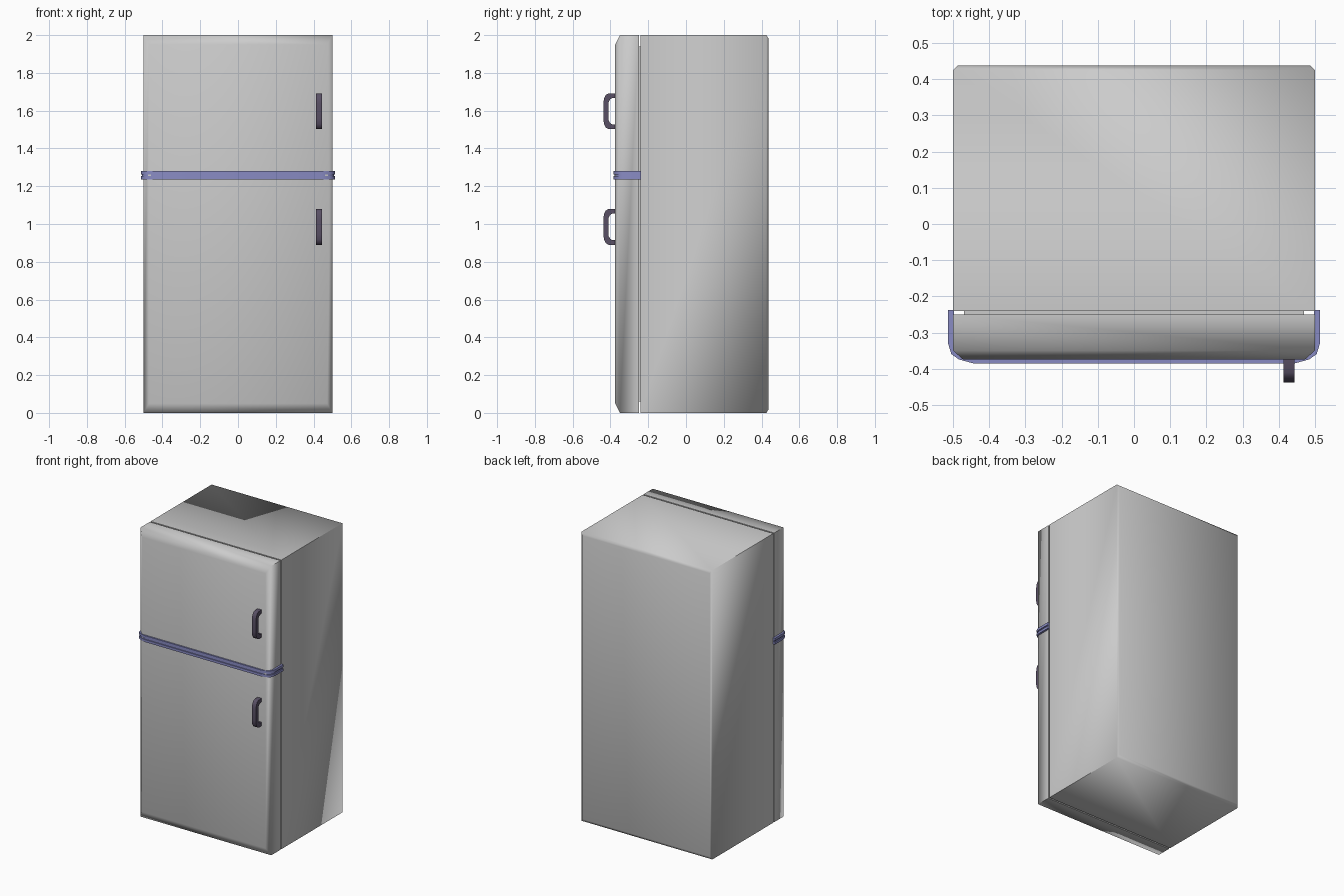
import bpy, bmesh, math
from mathutils import Vector

if "Cube" in bpy.data.objects:
    bpy.data.objects.remove(bpy.data.objects["Cube"])


def finish(name, bm, color=None, angle=80):
    bmesh.ops.recalc_face_normals(bm, faces=bm.faces[:])
    me = bpy.data.meshes.new(name)
    bm.to_mesh(me)
    bm.free()
    ob = bpy.data.objects.new(name, me)
    bpy.context.collection.objects.link(ob)
    bpy.ops.object.select_all(action='DESELECT')
    bpy.context.view_layer.objects.active = ob
    ob.select_set(True)
    bpy.ops.object.shade_smooth_by_angle(angle=math.radians(angle))
    if color:
        mat = bpy.data.materials.get(color[0]) or bpy.data.materials.new(color[0])
        mat.diffuse_color = color[1]
        mat.use_nodes = True
        mat.node_tree.nodes["Principled BSDF"].inputs["Base Color"].default_value = mat.diffuse_color
        me.materials.append(mat)
    return ob


def slab(name, sections):
    """Loft rectangles (y, half width, z low, z high) along y and cap the ends."""
    bm = bmesh.new()
    rings = [[bm.verts.new(p) for p in ((-w, y, a), (w, y, a), (w, y, b), (-w, y, b))]
             for y, w, a, b in sections]
    for r, s in zip(rings, rings[1:]):
        for i in range(4):
            j = (i + 1) % 4
            bm.faces.new((r[i], r[j], s[j], s[i]))
    bm.faces.new(rings[0])
    bm.faces.new(rings[-1])
    return finish(name, bm)


def extrude(name, points, depth, color, angle=40):
    """Extrude a closed outline by the vector depth."""
    bm = bmesh.new()
    face = bm.faces.new([bm.verts.new(p) for p in points])
    ext = bmesh.ops.extrude_face_region(bm, geom=[face])
    verts = [g for g in ext['geom'] if isinstance(g, bmesh.types.BMVert)]
    bmesh.ops.translate(bm, verts=verts, vec=Vector(depth))
    return finish(name, bm, color, angle)


DARK = ("dark_plastic", (0.10, 0.08, 0.13, 1))
BLUE = ("blue_trim", (0.25, 0.26, 0.55, 1))

# cabinet with softened back edges, recessed gasket, door front with bevelled rim
slab("cabinet", [(-0.24, 0.5, 0, 2), (0.426, 0.5, 0, 2), (0.4375, 0.488, 0.02, 1.98)])
slab("door_gasket", [(-0.252, 0.47, 0.06, 1.94), (-0.238, 0.47, 0.06, 1.94)])
slab("door_front", [(-0.375, 0.472, 0.05, 1.95), (-0.35, 0.5, 0, 2), (-0.25, 0.5, 0, 2)])


# trim wrapping the seam between the doors: two raised strips on a thinner core
def trim(name, grow, z0, z1):
    outer = [(0.5 + grow, -0.238), (0.5 + grow, -0.33), (0.491 + grow, -0.351 - grow * 0.6),
             (0.47 + grow, -0.366 - grow * 0.6), (0.445, -0.371 - grow)]
    inner = [(0.45, -0.368), (0.475, -0.366), (0.497, -0.345), (0.497, -0.238)]
    loop = ([(x, y, z0) for x, y in outer[::-1] + inner[::-1]])
    right_outer = [(x, y, z0) for x, y in outer]
    right_inner = [(x, y, z0) for x, y in inner]
    flip = lambda pts: [(-x, y, z) for x, y, z in pts]
    loop = flip(right_outer) + right_outer[::-1] + right_inner[::-1] + flip(right_inner)
    return extrude(name, loop, (0, 0, z1 - z0), BLUE)


trim("trim_lower_strip", 0.014, 1.236, 1.253)
trim("trim_core", 0.008, 1.253, 1.262)
trim("trim_upper_strip", 0.014, 1.262, 1.28)

# C-shaped door handles
half_out = [(-0.368, 0.095), (-0.41, 0.095), (-0.425, 0.086), (-0.434, 0.068), (-0.4375, 0.04)]
half_in = [(-0.368, 0.07), (-0.391, 0.07), (-0.402, 0.063), (-0.409, 0.05), (-0.411, 0.035)]
down = lambda pts: [(y, -z) for y, z in pts]
outline = half_out + down(half_out)[::-1] + down(half_in) + half_in[::-1]
for label, zc in (("upper", 1.597), ("lower", 0.985)):
    extrude(label + "_handle", [(0.413, y, zc + z) for y, z in outline], (0.031, 0, 0), DARK)
